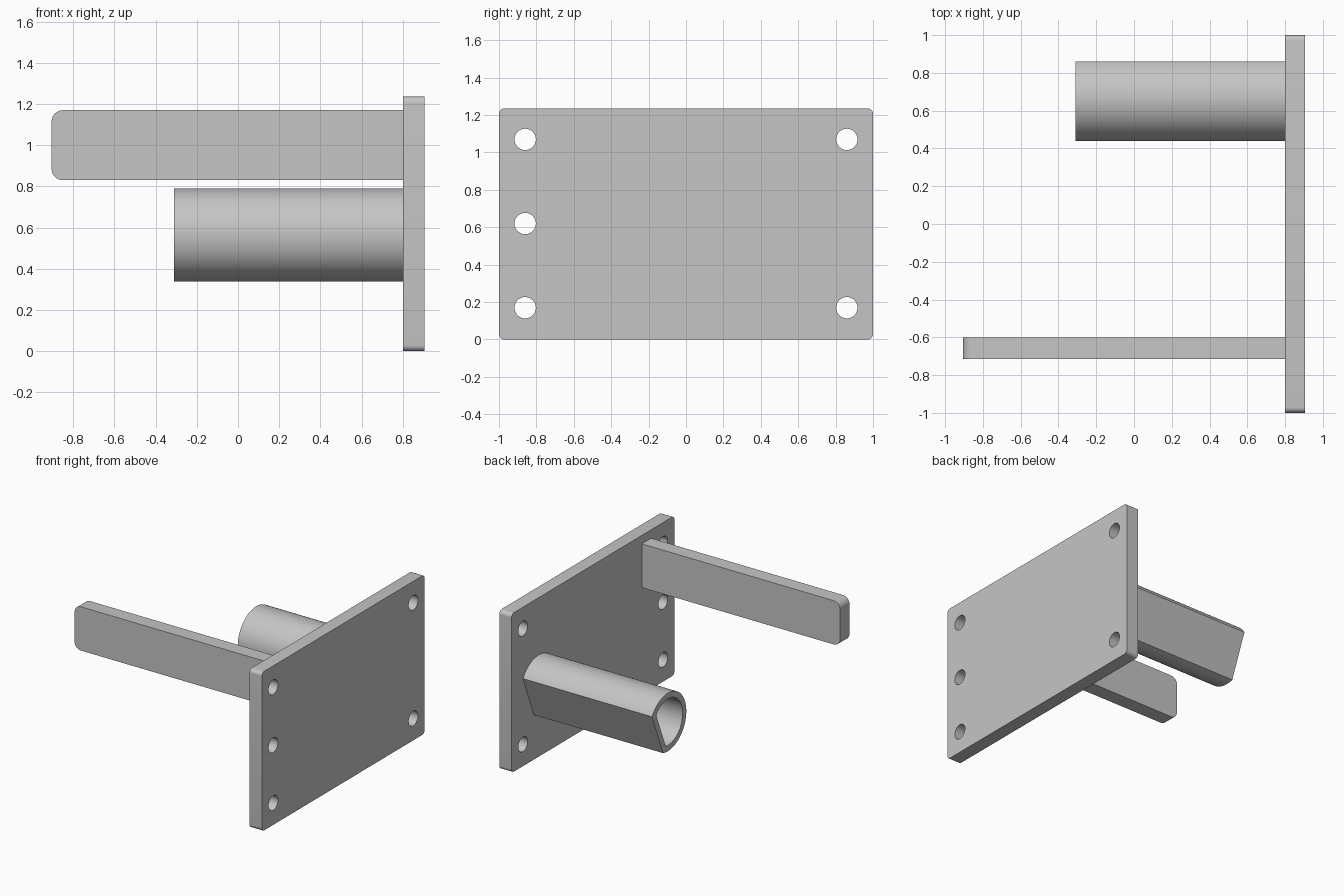
import bpy, bmesh
from math import acos, cos, sin, pi, radians
from mathutils import Matrix

cube = bpy.data.objects.get("Cube")
if cube:
    bpy.data.objects.remove(cube, do_unlink=True)

# Single grey finish
grey = bpy.data.materials.new("grey_metal")
grey.use_nodes = True
colour = (0.56, 0.56, 0.56, 1)
grey.diffuse_color = colour
grey.node_tree.nodes["Principled BSDF"].inputs["Base Color"].default_value = colour


def arc(u, v, r, start, end, steps):
    """Points along an arc, angles in radians."""
    angles = [start + (end - start) * i / steps for i in range(steps + 1)]
    return [(u + r * cos(a), v + r * sin(a)) for a in angles]


def circle(u, v, r):
    return arc(u, v, r, 0, 2 * pi, 48)[:-1]


def rounded_box(u0, u1, v0, v1, r, square_right=False):
    """Rectangle outline; the right-hand corners can stay square."""
    right_low = [(u1, v0)] if square_right else arc(u1 - r, v0 + r, r, -pi / 2, 0, 8)
    right_top = [(u1, v1)] if square_right else arc(u1 - r, v1 - r, r, 0, pi / 2, 8)
    return (right_low + right_top + arc(u0 + r, v1 - r, r, pi / 2, pi, 8)
            + arc(u0 + r, v0 + r, r, pi, 1.5 * pi, 8))


def flat_sided(u, v, r, flat_distance, flat_angle):
    """Circle outline with one side cut off by a flat."""
    half = acos(flat_distance / r)
    return arc(u, v, r, flat_angle + half, flat_angle + 2 * pi - half, 72)


def extruded(name, outlines, low, high, axes):
    """Fill the outlines (inner ones become holes), extrude and place."""
    curve = bpy.data.curves.new(name, "CURVE")
    curve.dimensions = "2D"
    curve.fill_mode = "BOTH"
    curve.extrude = (high - low) / 2
    for outline in outlines:
        spline = curve.splines.new("POLY")
        spline.points.add(len(outline) - 1)
        for point, (u, v) in zip(spline.points, outline):
            point.co = (u, v, 0, 1)
        spline.use_cyclic_u = True
    helper = bpy.data.objects.new(name + "_profile", curve)
    bpy.context.collection.objects.link(helper)
    graph = bpy.context.evaluated_depsgraph_get()
    mesh = bpy.data.meshes.new_from_object(helper.evaluated_get(graph))
    bpy.data.objects.remove(helper, do_unlink=True)

    bm = bmesh.new()
    bm.from_mesh(mesh)
    bmesh.ops.remove_doubles(bm, verts=bm.verts, dist=0.0001)
    bmesh.ops.translate(bm, verts=bm.verts, vec=(0, 0, (low + high) / 2))
    bmesh.ops.transform(bm, matrix=axes, verts=bm.verts)
    bmesh.ops.recalc_face_normals(bm, faces=bm.faces)
    bm.to_mesh(mesh)
    bm.free()

    mesh.name = name
    mesh.materials.clear()
    mesh.materials.append(grey)
    obj = bpy.data.objects.new(name, mesh)
    bpy.context.collection.objects.link(obj)
    bpy.ops.object.select_all(action="DESELECT")
    obj.select_set(True)
    bpy.context.view_layer.objects.active = obj
    bpy.ops.object.shade_smooth_by_angle(angle=radians(30))
    return obj


# Profile drawn in y-z and extruded along x, or drawn in x-z and extruded along y
along_x = Matrix(((0, 0, 1), (1, 0, 0), (0, 1, 0))).to_4x4()
along_y = Matrix(((1, 0, 0), (0, 0, 1), (0, 1, 0))).to_4x4()

# Mounting plate with five bolt holes
holes = [(-0.86, 0.17), (-0.86, 0.62), (-0.86, 1.07), (0.86, 0.17), (0.86, 1.07)]
plate = [rounded_box(-1, 1, 0, 1.236, 0.03)] + [circle(y, z, 0.057) for y, z in holes]
extruded("mounting_plate", plate, 0.8, 0.905, along_x)

# Flat arm with a rounded free end
extruded("arm", [rounded_box(-0.905, 0.8, 0.83, 1.17, 0.055, True)], -0.715, -0.6, along_y)

# Hollow tube with one flat side
wall = 0.045
tilt = radians(-22)
tube = [flat_sided(0.665, 0.565, 0.226 - inset, 0.137 - inset, tilt) for inset in (0, wall)]
extruded("flat_sided_tube", tube, -0.31, 0.8, along_x)
